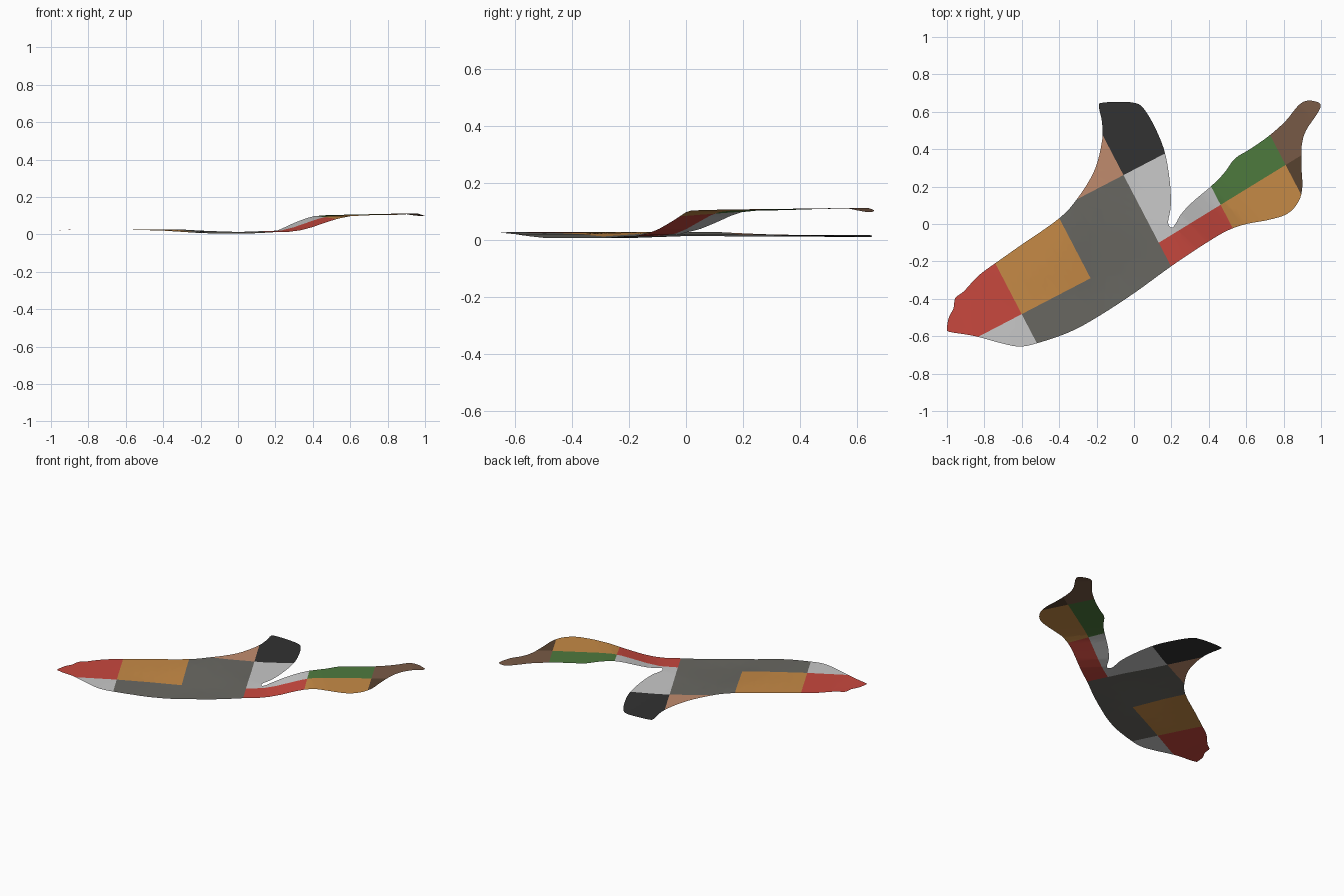
import bpy, bmesh, math
from mathutils import Vector

if "Cube" in bpy.data.objects:
    bpy.data.objects.remove(bpy.data.objects["Cube"])

# Outline of the thin sheet, clockwise from the blunt left tip (top view)
OUTLINE = [
    (-1.0, -.56), (-.99, -.5), (-.965, -.45), (-.955, -.395), (-.91, -.36), (-.83, -.275),
    (-.735, -.205), (-.6, -.11), (-.4, .03), (-.3, .14), (-.21, .29), (-.17, .45),
    (-.172, .55), (-.188, .63), (-.17, .648), (-.08, .653), (0, .648), (.045, .625),
    (.1, .54), (.16, .4), (.19, .24), (.197, .1), (.182, .01), (.2, -.02),
    (.222, 0), (.25, .05), (.31, .115), (.41, .2), (.48, .27), (.54, .35),
    (.62, .4), (.72, .47), (.81, .55), (.88, .635), (.93, .66), (.985, .65),
    (.998, .63), (.98, .59), (.92, .5), (.897, .42), (.895, .31), (.9, .2),
    (.88, .12), (.82, .055), (.72, .022), (.6, 0), (.5, -.035), (.38, -.105),
    (.2, -.225), (0, -.37), (-.2, -.5), (-.35, -.58), (-.52, -.638), (-.61, -.655),
    (-.7, -.64), (-.82, -.607), (-.89, -.592), (-.985, -.577)]

COLOURS = {
    "red": (200, 72, 62), "orange": (198, 138, 70), "dark_grey": (105, 104, 98),
    "light_grey": (200, 200, 200), "charcoal": (50, 50, 50), "tan": (193, 140, 110),
    "green": (78, 122, 62), "brown": (120, 90, 70), "dark_brown": (88, 66, 48)}
U = Vector((.887, .462, 0))   # along the body
V = Vector((-.462, .887, 0))  # across the body


def spline(points, steps=4):
    """Closed Catmull-Rom curve."""
    out, n = [], len(points)
    for i in range(n):
        a, b, c, d = (Vector(points[(i + k) % n]) for k in (-1, 0, 1, 2))
        for s in range(steps):
            t = s / steps
            out.append(.5 * (2 * b + (c - a) * t + (2 * a - 5 * b + 4 * c - d) * t * t
                             + (3 * b - a - 3 * c + d) * t ** 3))
    return out


def ramp(t, keys):
    """Smoothly interpolate between (position, value) keys."""
    if t <= keys[0][0]:
        return keys[0][1]
    for (t0, v0), (t1, v1) in zip(keys, keys[1:]):
        if t <= t1:
            return v0 + (v1 - v0) * (t - t0) / (t1 - t0)
    return keys[-1][1]


def height(x, y):
    """Low body and wing, raised tail beyond the notch."""
    body = ramp(x, [(-.95, .022), (-.85, .027), (-.6, .026), (-.4, .02), (-.2, .007), (0, 0), (.2, .007)])
    body = min(.027, body + ramp(y, [(-.37, 0), (0, .013), (.6, .01)]))
    if x > .2 or y < -.02:
        return max(body, ramp(x + y, [(0, .006), (.1, .014), (.2, .022), (.3, .038), (.42, .064),
                                      (.52, .085), (.6, .097), (.7, .102), (1.1, .107),
                                      (1.52, .112), (1.63, .098)]))
    return body


def split_v(u):
    """Lengthwise colour border, drifting slightly along the tail."""
    return -.15 + .07 * max(0, u - .071)


def colour(c):
    u, v = c.dot(U), c.dot(V)
    upper = v > split_v(u)
    if u < -.755:
        return "red" if upper else "light_grey"
    if u < .071:
        if v > .258:
            return "tan"
        return "orange" if u < -.34 and upper else "dark_grey"
    if v > .258 and c.x < .2:
        return "charcoal"
    if u < .458:
        return "light_grey" if upper else "red"
    if u < .865:
        return "green" if upper else "orange"
    return "brown" if upper else "dark_brown"


# Flat sheet cut along colour borders and a fine grid
bm = bmesh.new()
bm.faces.new([bm.verts.new((p.x, p.y, 0)) for p in spline(OUTLINE)])
bmesh.ops.triangulate(bm, faces=bm.faces[:])


def cut(normal, point):
    bmesh.ops.bisect_plane(bm, geom=bm.verts[:] + bm.edges[:] + bm.faces[:], dist=1e-5,
                           plane_co=point, plane_no=normal)


for u in (-.755, -.34, .071, .458, .865):
    cut(U, U * u)
for v in (-.15, .258):
    cut(V, V * v)
cut((V - .07 * U).normalized(), U * .071 + V * -.15)
diagonal = Vector((1, 1, 0)).normalized()
for i in range(-12, 13):
    cut(Vector((1, 0, 0)), Vector((i * .08 + .005, 0, 0)))
for i in range(-7, 8):
    cut(Vector((0, 1, 0)), Vector((0, i * .09 - .011, 0)))
for i in range(20):
    cut(diagonal, diagonal * (.05 * i) / math.sqrt(2))

names = list(COLOURS)
for f in bm.faces:
    f.material_index = names.index(colour(f.calc_center_median()))
    f.smooth = True
for vert in bm.verts:
    vert.co.z = height(vert.co.x, vert.co.y)
bm.normal_update()
for f in bm.faces:
    if f.normal.z < 0:
        f.normal_flip()

mesh = bpy.data.meshes.new("patchwork_sheet")
bm.to_mesh(mesh)
bm.free()
for name, rgb in COLOURS.items():
    mat = bpy.data.materials.new(name)
    mat.diffuse_color = [((c / 255 + .055) / 1.055) ** 2.4 for c in rgb] + [1]
    mat.use_nodes = True
    mat.node_tree.nodes["Principled BSDF"].inputs["Base Color"].default_value = mat.diffuse_color
    mesh.materials.append(mat)
sheet = bpy.data.objects.new("patchwork_sheet", mesh)
bpy.context.collection.objects.link(sheet)
